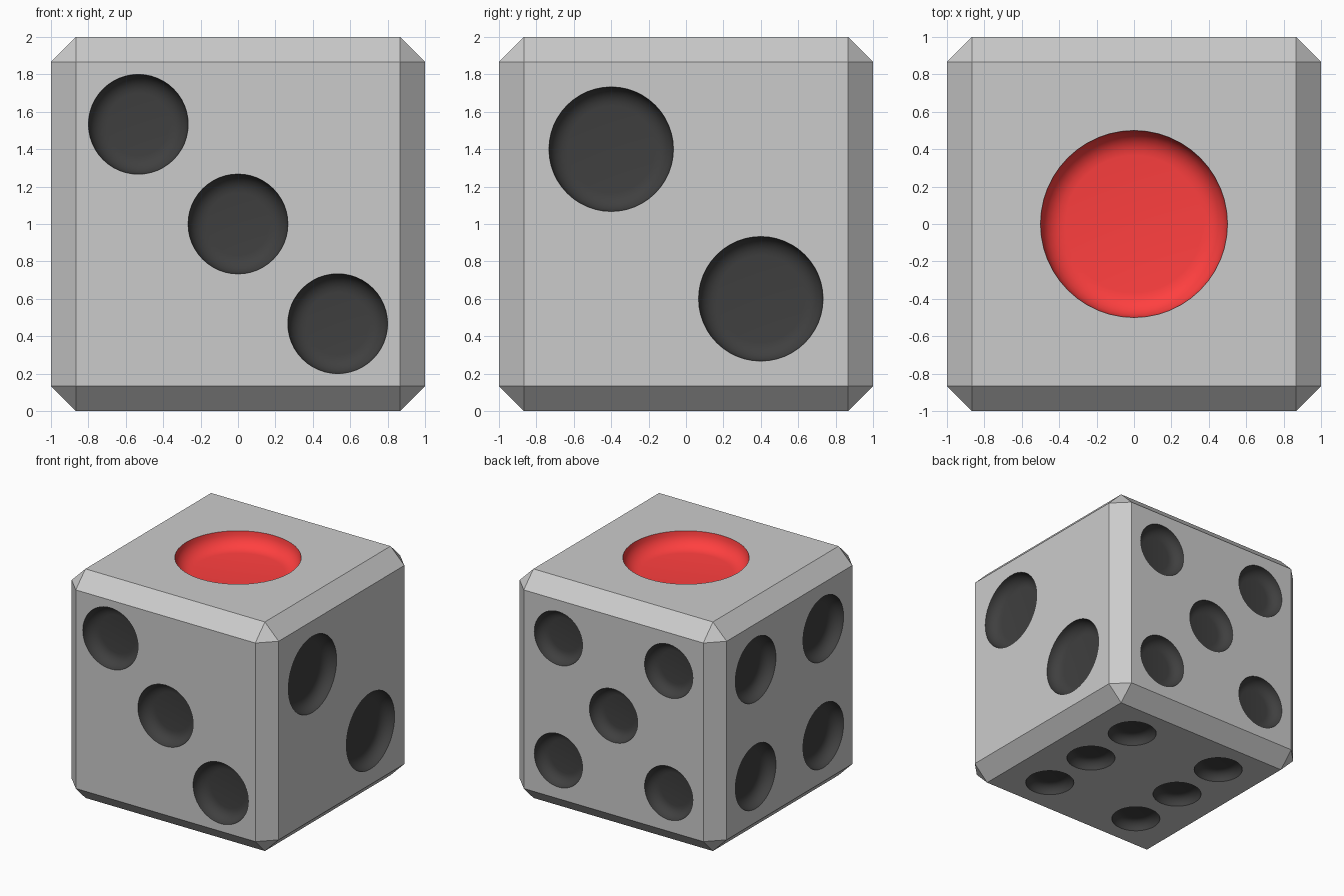
import bpy, bmesh, math
from mathutils import Vector, Matrix

if "Cube" in bpy.data.objects:
    bpy.data.objects.remove(bpy.data.objects["Cube"])


def material(name, rgb):
    m = bpy.data.materials.new(name)
    m.diffuse_color = (*rgb, 1)
    m.use_nodes = True
    m.node_tree.nodes["Principled BSDF"].inputs["Base Color"].default_value = m.diffuse_color
    return m


MATERIALS = [material("grey", (0.8, 0.8, 0.8)),
             material("black", (0.05, 0.05, 0.05)),
             material("red", (1.0, 0.05, 0.05))]


def make_object(name, bm):
    mesh = bpy.data.meshes.new(name)
    bm.to_mesh(mesh)
    bm.free()
    for m in MATERIALS:
        mesh.materials.append(m)
    ob = bpy.data.objects.new(name, mesh)
    bpy.context.collection.objects.link(ob)
    return ob


# Chamfered cube body
bm = bmesh.new()
bmesh.ops.create_cube(bm, size=2, matrix=Matrix.Translation((0, 0, 1)))
bmesh.ops.bevel(bm, geom=bm.edges[:], offset=0.133, segments=1,
                affect='EDGES', profile=0.5)
die = make_object("die_body", bm)

SIDES, STEPS = 48, 6


def add_pip(bm, normal, centre, radius, depth, mat):
    """Round flat-floored dish cutter, sunk into the face along -normal."""
    n = Vector(normal)
    frame = Matrix.Translation(centre) @ n.to_track_quat('Z', 'Y').to_matrix().to_4x4()
    fillet = depth
    profile = [(radius, 0.05)]
    for i in range(STEPS + 1):
        a = i / STEPS * math.pi / 2
        profile.append((radius - fillet * (1 - math.cos(a)), -fillet * math.sin(a)))
    rings = [[bm.verts.new(frame @ Vector((r * math.cos(t), r * math.sin(t), h)))
              for t in (2 * math.pi * k / SIDES for k in range(SIDES))]
             for r, h in profile]
    faces = [bm.faces.new(rings[0]), bm.faces.new(rings[-1][::-1])]
    for a, b in zip(rings, rings[1:]):
        for k in range(SIDES):
            j = (k + 1) % SIDES
            faces.append(bm.faces.new((a[k], b[k], b[j], a[j])))
    for f in faces:
        f.material_index = mat


# Pip cutters: one to six
cut = bmesh.new()
add_pip(cut, (0, 0, 1), (0, 0, 2), 0.5, 0.133, 2)
for s in (-1, 1):
    add_pip(cut, (1, 0, 0), (1, 0.4 * s, 1 - 0.4 * s), 0.333, 0.1, 1)
for s in (-1, 0, 1):
    add_pip(cut, (0, -1, 0), (0.533 * s, -1, 1 - 0.533 * s), 0.267, 0.1, 1)
add_pip(cut, (0, 1, 0), (0, 1, 1), 0.233, 0.09, 1)
for s in (-1, 1):
    for t in (-1, 1):
        add_pip(cut, (-1, 0, 0), (-1, 0.467 * s, 1 + 0.467 * t), 0.28, 0.1, 1)
        add_pip(cut, (0, 1, 0), (0.533 * s, 1, 1 + 0.533 * t), 0.233, 0.09, 1)
    for t in (-1, 0, 1):
        add_pip(cut, (0, 0, -1), (0.467 * s, 0.533 * t, 0), 0.2, 0.08, 1)
bmesh.ops.recalc_face_normals(cut, faces=cut.faces[:])
cutter = make_object("pip_cutter", cut)
cutter.hide_render = True

# Carve the pips, then remove the cutter
mod = die.modifiers.new("pips", 'BOOLEAN')
mod.operation = 'DIFFERENCE'
mod.solver = 'EXACT'
mod.object = cutter
bpy.context.view_layer.objects.active = die
bpy.ops.object.select_all(action='DESELECT')
die.select_set(True)
bpy.ops.object.modifier_apply(modifier=mod.name)
bpy.data.objects.remove(cutter)

# Smooth dishes, crisp chamfers
bpy.ops.object.shade_smooth_by_angle(angle=math.radians(30))
